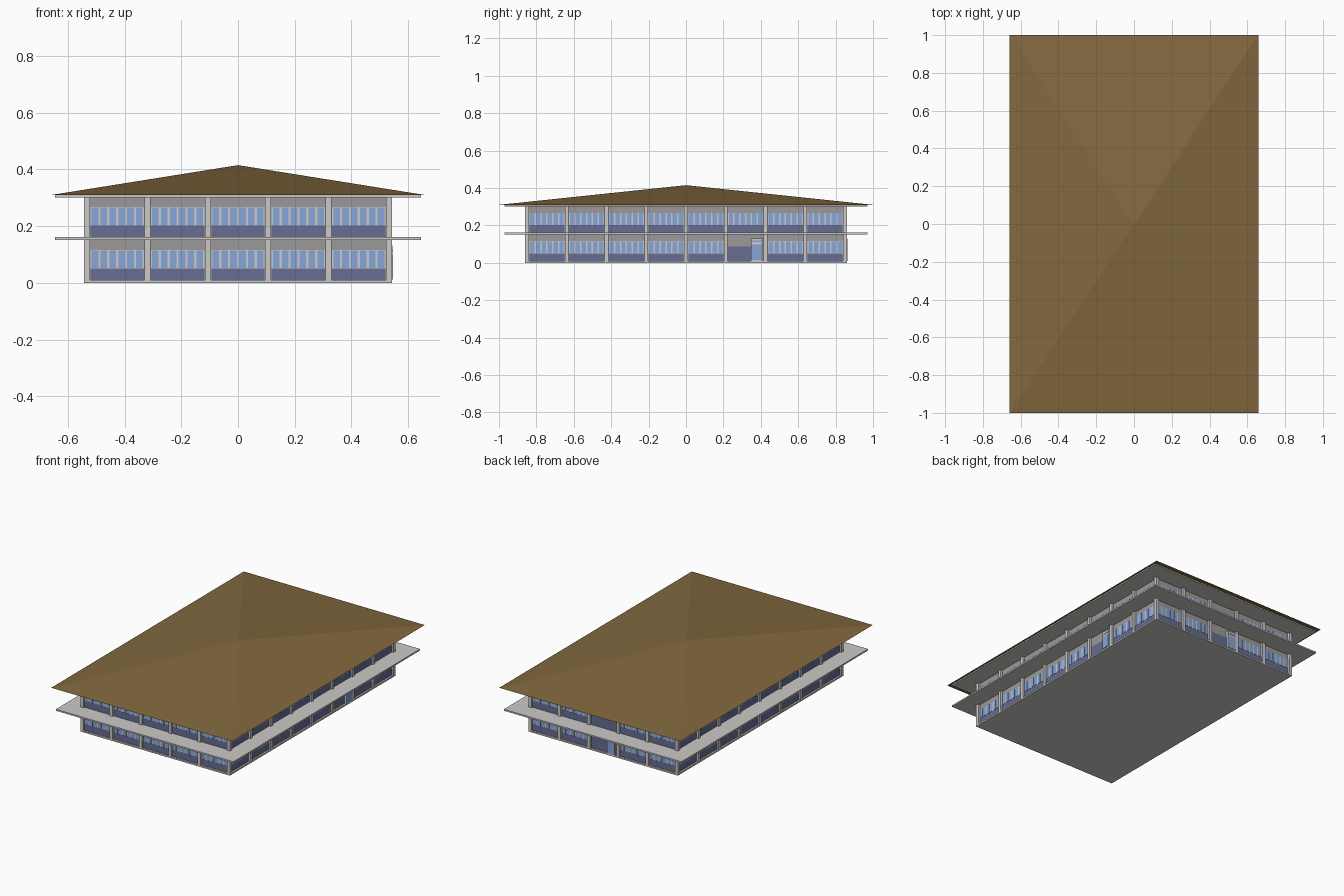
import bpy, bmesh, math
from mathutils import Matrix, Vector

if "Cube" in bpy.data.objects:
    bpy.data.objects.remove(bpy.data.objects["Cube"])


def srgb(r, g, b):
    return [(c / 255 / 12.92) if c < 11 else ((c / 255 + 0.055) / 1.055) ** 2.4 for c in (r, g, b)] + [1]


def material(name, rgb):
    m = bpy.data.materials.new(name)
    m.diffuse_color = srgb(*rgb)
    m.use_nodes = True
    m.node_tree.nodes["Principled BSDF"].inputs["Base Color"].default_value = m.diffuse_color
    return m


CONCRETE = material("pale concrete", (204, 202, 200))
WALL = material("grey wall", (156, 154, 151))
NAVY = material("slate blue panel", (104, 109, 148))
GLASS = material("blue glass", (134, 166, 218))
ROOF = material("brown roof", (130, 104, 62))


def make_object(name, bm, mat):
    bmesh.ops.recalc_face_normals(bm, faces=bm.faces)
    me = bpy.data.meshes.new(name)
    bm.to_mesh(me)
    bm.free()
    me.materials.append(mat)
    ob = bpy.data.objects.new(name, me)
    bpy.context.collection.objects.link(ob)
    return ob


def add_box(bm, lo, hi, rot=Matrix.Identity(4)):
    lo, hi = Vector(lo), Vector(hi)
    mat = rot @ Matrix.Translation((lo + hi) / 2) @ Matrix.Diagonal((*(hi - lo), 1))
    bmesh.ops.create_cube(bm, size=1, matrix=mat)


def slab(name, hx, hy, z0, z1, mat):
    bm = bmesh.new()
    add_box(bm, (-hx, -hy, z0), (hx, hy, z1))
    make_object(name, bm, mat)


BAY = 0.213
COL = 0.0105               # half width of a column
CX, CY = BAY * 2.5, 0.85   # column lines
RECESS = 0.015             # wall set back from column faces
FLOORS = ((0.010, 0.151), (0.161, 0.301))

# floor slabs, walls
slab("ground_slab", CX + COL, CY + COL, 0.0, 0.010, CONCRETE)
slab("balcony_slab", 0.645, 0.97, 0.151, 0.161, CONCRETE)
slab("roof_slab", 0.645, 0.97, 0.301, 0.309, CONCRETE)
for label, (z0, z1) in zip(("lower", "upper"), FLOORS):
    slab(label + "_walls", CX + COL - RECESS, CY + COL - RECESS, z0, z1, WALL)

# low pyramid roof
bm = bmesh.new()
base = [bm.verts.new((sx * 0.658, sy * 1.0, 0.31)) for sx, sy in ((-1, -1), (1, -1), (1, 1), (-1, 1))]
apex = bm.verts.new((0, 0, 0.415))
bm.faces.new(base[::-1])
for i in range(4):
    bm.faces.new((base[i], base[(i + 1) % 4], apex))
make_object("pyramid_roof", bm, ROOF)


def facade(side, angle, bays, length, dist, door_bay, blank_bay):
    """Local frame: x along the wall, -y outward; dist = column line."""
    rot = Matrix.Rotation(math.radians(angle), 4, 'Z')
    parts = {k: bmesh.new() for k in ("columns", "panels", "frames", "panes")}
    wall = -(dist + COL - RECESS)

    def plate(part, u0, u1, z0, z1, out, back=0.002):
        add_box(parts[part], (u0, wall - out, z0), (u1, wall + back, z1), rot)

    step = length / bays
    for i in range(bays):
        u = -length / 2 + i * step
        # column at the start of each bay; the next side supplies the corner
        add_box(parts["columns"], (u - COL, -dist - COL, 0.005), (u + COL, -dist + COL, 0.302), rot)
        a, b = u + COL + 0.002, u + step - COL - 0.002
        for floor, (z0, z1) in enumerate(FLOORS):
            door = floor == 0 and i == door_bay
            if door or (floor == 1 and i == blank_bay):
                # tall panel without windows
                plate("panels", a, b, z0, z0 + 0.076, 0.003)
                if door:
                    d0, d1 = b - 0.066, b - 0.002
                    plate("frames", d0, d1, z0, 0.131, 0.017)
                    plate("panes", d0 + 0.005, d1 - 0.005, z0 + 0.004, 0.098, 0.019)
                    plate("panes", d0 + 0.005, d1 - 0.005, 0.110, 0.119, 0.019)
                continue
            # low panel, window strip with six panes
            plate("panels", a, b, z0, z0 + 0.041, 0.004)
            w0, w1 = z0 + 0.041, z0 + 0.106
            plate("frames", a, b, w0, w1, 0.003)
            p = (b - a) / 6
            for k in range(6):
                plate("panes", a + k * p + 0.004, a + (k + 1) * p - 0.004, w0 + 0.001, w1 - 0.002, 0.005)

    mats = {"columns": CONCRETE, "panels": NAVY, "frames": CONCRETE, "panes": GLASS}
    for k, bm in parts.items():
        make_object(side + "_" + k, bm, mats[k])


# four sides, doors in the right and back walls
facade("front", 0, 5, CX * 2, CY, None, None)
facade("right", 90, 8, CY * 2, CX, 5, None)
facade("back", 180, 5, CX * 2, CY, 2, 2)
facade("left", 270, 8, CY * 2, CX, None, None)
